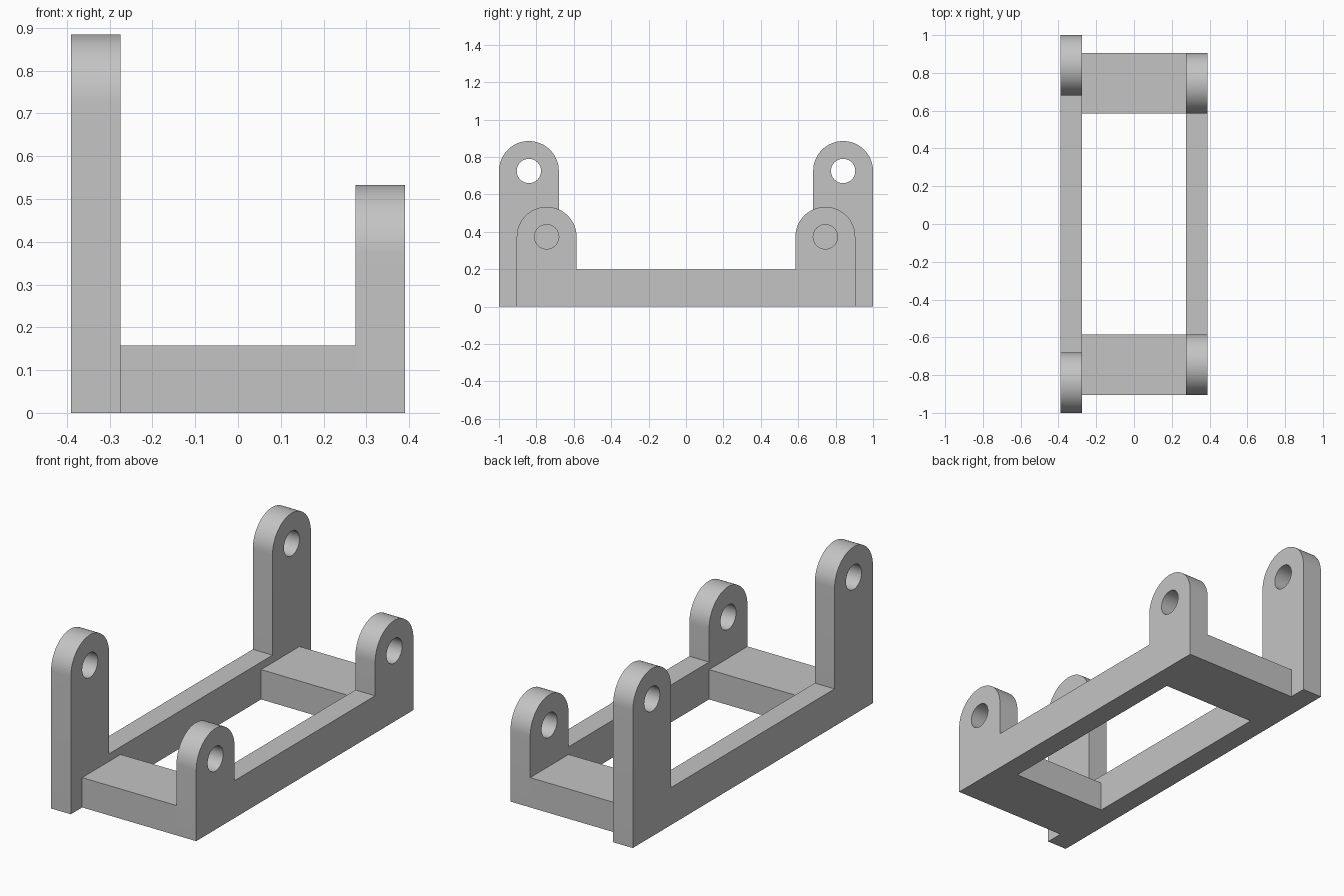
import bpy, bmesh
from math import pi, sin, cos
from mathutils import Matrix

cube = bpy.data.objects.get("Cube")
if cube:
    bpy.data.objects.remove(cube, do_unlink=True)

grey = bpy.data.materials.new("plain grey")
grey.use_nodes = True
colour = (0.55, 0.55, 0.55, 1)
grey.diffuse_color = colour
grey.node_tree.nodes["Principled BSDF"].inputs["Base Color"].default_value = colour

HALF_WIDTH, PLATE = 0.39, 0.115
LUG_R, HOLE_R = 0.16, 0.065
RAIL_TOP, BLOCK_TOP = 0.197, 0.157
SHORT_Y, SHORT_Z = 0.745, 0.373
TALL_Y, TALL_Z = 0.84, 0.725


def arc(cy, cz, r, start, end, steps):
    return [(cy + r * cos(start + (end - start) * i / steps),
             cz + r * sin(start + (end - start) * i / steps)) for i in range(steps + 1)]


def side_plate(name, x, cy, cz):
    """Rail with a rounded, drilled lug at each end, extruded along x."""
    outer, inner = cy + LUG_R, cy - LUG_R
    outline = [(-outer, 0), (outer, 0)]
    outline += arc(cy, cz, LUG_R, 0, pi, 32)
    outline += [(inner, RAIL_TOP), (-inner, RAIL_TOP)]
    outline += arc(-cy, cz, LUG_R, 0, pi, 32)
    holes = [arc(s * cy, cz, HOLE_R, 0, 2 * pi, 40)[:-1] for s in (-1, 1)]

    curve = bpy.data.curves.new(name, "CURVE")
    curve.dimensions = "2D"
    curve.fill_mode = "BOTH"
    curve.extrude = PLATE / 2
    for points in [outline] + holes:
        spline = curve.splines.new("POLY")
        spline.points.add(len(points) - 1)
        for p, (y, z) in zip(spline.points, points):
            p.co = (y, z, 0, 1)
        spline.use_cyclic_u = True
    obj = bpy.data.objects.new(name, curve)
    bpy.context.collection.objects.link(obj)

    bpy.ops.object.select_all(action="DESELECT")
    obj.select_set(True)
    bpy.context.view_layer.objects.active = obj
    bpy.ops.object.convert(target="MESH")
    obj = bpy.context.object

    # Stand the profile up: drawn axes become y and z, depth becomes x
    stand = Matrix(((0, 0, 1, x), (1, 0, 0, 0), (0, 1, 0, 0), (0, 0, 0, 1)))
    bm = bmesh.new()
    bm.from_mesh(obj.data)
    bmesh.ops.remove_doubles(bm, verts=bm.verts, dist=0.0001)
    bmesh.ops.transform(bm, matrix=stand, verts=bm.verts)
    bmesh.ops.recalc_face_normals(bm, faces=bm.faces)
    bm.to_mesh(obj.data)
    bm.free()
    obj.data.materials.clear()
    obj.data.materials.append(grey)
    bpy.ops.object.shade_smooth_by_angle()


def cross_block(name, y):
    """Box joining the two side plates."""
    bm = bmesh.new()
    bmesh.ops.create_cube(bm, size=1)
    size = (2 * (HALF_WIDTH - PLATE), 2 * LUG_R, BLOCK_TOP)
    bmesh.ops.scale(bm, vec=size, verts=bm.verts)
    bmesh.ops.translate(bm, vec=(0, y, BLOCK_TOP / 2), verts=bm.verts)
    mesh = bpy.data.meshes.new(name)
    bm.to_mesh(mesh)
    bm.free()
    mesh.materials.append(grey)
    bpy.context.collection.objects.link(bpy.data.objects.new(name, mesh))


centre_x = HALF_WIDTH - PLATE / 2
side_plate("tall_right_side_plate", -centre_x, TALL_Y, TALL_Z)
side_plate("short_left_side_plate", centre_x, SHORT_Y, SHORT_Z)
cross_block("front_cross_block", -SHORT_Y)
cross_block("back_cross_block", SHORT_Y)
